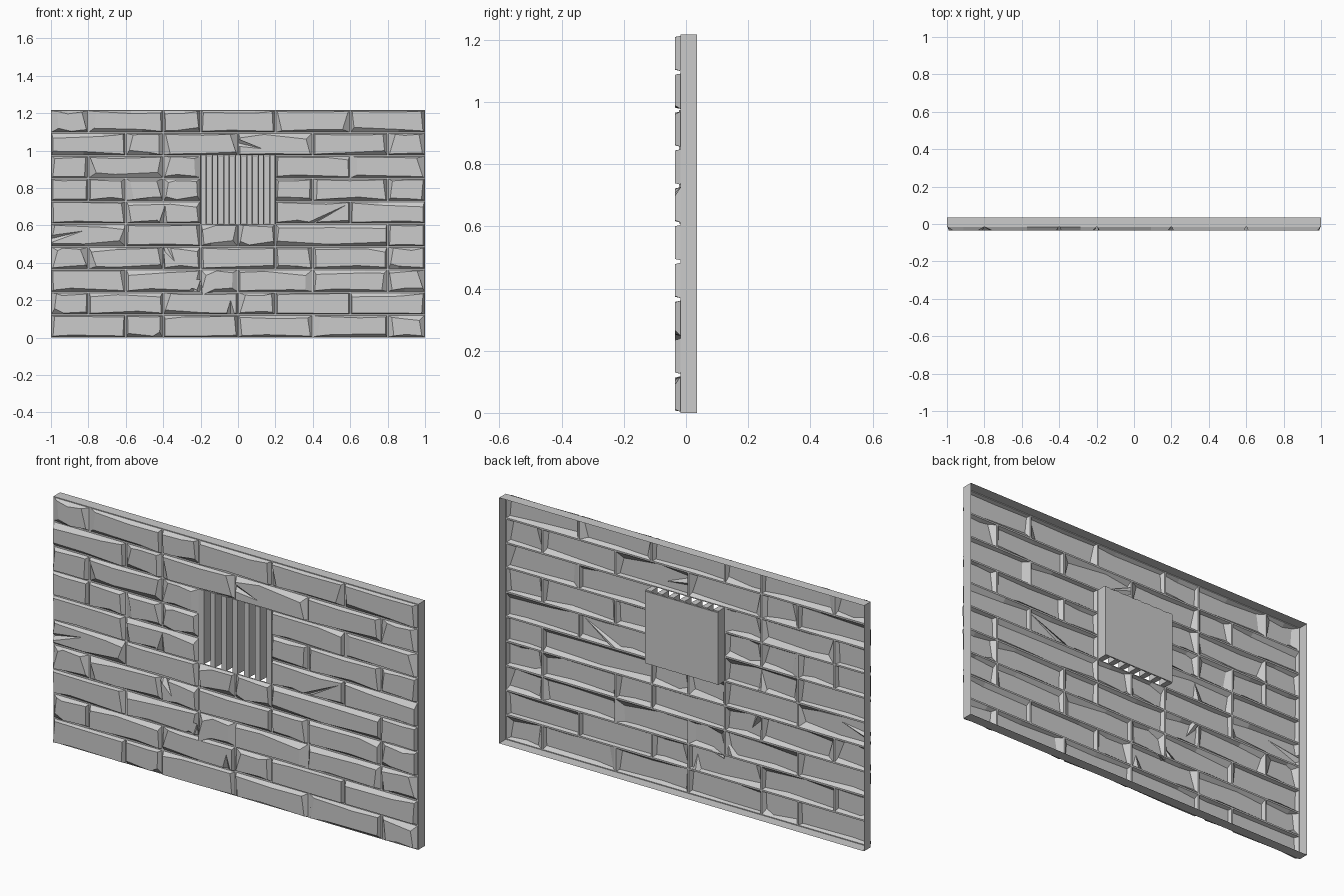
import bpy
import bmesh
import math
import random
from mathutils import Vector

random.seed(7)
cube = bpy.data.objects.get("Cube")
if cube:
    bpy.data.objects.remove(cube)

stone = bpy.data.materials.new("stone_grey")
stone.use_nodes = True
GREY = (0.6, 0.6, 0.6, 1)
stone.diffuse_color = GREY
stone.node_tree.nodes["Principled BSDF"].inputs["Base Color"].default_value = GREY

ROWS, HEIGHT = 10, 1.217
ROW = HEIGHT / ROWS
FRONT, MORTAR, BACK = -0.035, -0.017, 0.035
GAP = 0.004
VENT = 0.2


def finish(name, bm):
    mesh = bpy.data.meshes.new(name)
    bm.to_mesh(mesh)
    bm.free()
    mesh.materials.append(stone)
    obj = bpy.data.objects.new(name, mesh)
    bpy.context.collection.objects.link(obj)
    return obj


def box(bm, x0, x1, y0, y1, z0, z1, taper=0.0):
    """Box whose front can be narrower than its back."""
    rings = []
    for y, t in ((y0, taper), (y1, 0)):
        rings.append([bm.verts.new((x, y, z)) for x, z in
                      ((x0 + t, z0), (x1 - t, z0), (x1 - t, z1), (x0 + t, z1))])
    a, b = rings
    bm.faces.new(a)
    bm.faces.new(b[::-1])
    for i in range(4):
        j = (i + 1) % 4
        bm.faces.new((a[j], a[i], b[i], b[j]))


def brick(bm, x0, x1, z0, z1, chips):
    """Hollow chiselled block with a mortar border around it."""
    cx, cz = (x0 + x1) / 2, (z0 + z1) / 2
    hx, hz = (x1 - x0) / 2 - GAP, (z1 - z0) / 2 - GAP
    points = []          # (base x, base z, front x, front z), relative to centre
    for sx in (-1, 1):
        for sz in (-1, 1):
            dx = 0.006 + 0.035 * random.random() ** 3
            dz = 0.004 + 0.026 * random.random() ** 3
            points.append((sx * hx, sz * hz, sx * (hx - dx), sz * (hz - dz)))
    # one bend along the top and one along the bottom
    for s in (-1, 1):
        x = random.uniform(-0.5, 0.5) * hx
        points.append((x, s * hz, x, s * (hz - 0.004 - 0.014 * random.random())))
    # chipped notches running in from an edge
    for ex, ez, tx, tz in chips:
        bx, bz = ex - cx, ez - cz
        if abs(bx) / hx > abs(bz) / hz:
            s = math.copysign(1, bx)
            for o, depth in ((-0.018, 0.006), (0.018, 0.006)):
                points.append((s * hx, bz + o, s * (hx - depth), bz + o))
            points.append((s * hx, bz, tx - cx, tz - cz))
        else:
            s = math.copysign(1, bz)
            for o, depth in ((-0.02, 0.006), (0.02, 0.006)):
                points.append((bx + o, s * hz, bx + o, s * (hz - depth)))
            points.append((bx, s * hz, tx - cx, tz - cz))
    points.sort(key=lambda p: math.atan2(p[1], p[0]))
    kx, kz = 1 + GAP / hx, 1 + GAP / hz
    edge = [bm.verts.new((cx + p[0] * kx, MORTAR, cz + p[1] * kz)) for p in points]
    base = [bm.verts.new((cx + p[0], MORTAR, cz + p[1])) for p in points]
    face = [bm.verts.new((cx + p[2], FRONT, cz + p[3])) for p in points]
    bm.faces.new(face)
    for outer, inner in ((edge, base), (base, face)):
        for i in range(len(points)):
            j = (i + 1) % len(points)
            bm.faces.new((outer[i], outer[j], inner[j], inner[i]))


# Vertical joints of each course, from the bottom up
JOINTS = [
    (-.6, -.4, 0, .4, .8),
    (-.8, -.4, 0, .2, .6),
    (-.6, -.2, 0, .4, .8),
    (-.8, -.4, -.2, .2, .4, .8),
    (-.6, -.2, 0, .2, .8),
    (-.6, -.2, .2, .6),
    (-.8, -.6, -.4, -.2, .2, .4, .8),
    (-.8, -.4, -.2, .2, .6),
    (-.6, -.4, 0, .4, .8),
    (-.8, -.4, -.2, .2, .6),
]
# Notches: edge x, edge z, tip x, tip z
CHIPS = [
    (-1, .53, -.83, .57), (-.4, .61, -.39, .71), (.4, .65, .58, .71),
    (-.38, .49, -.34, .41), (0, 1.04, .13, 1.01),
    (-.04, .122, -.04, .2), (-.24, .245, -.2, .31),
]

for r, joints in enumerate(JOINTS):
    bm = bmesh.new()
    z0, z1 = r * ROW, (r + 1) * ROW
    xs = [-1, *joints, 1]
    for x0, x1 in zip(xs, xs[1:]):
        if r in (5, 6, 7) and x0 == -VENT and x1 == VENT:
            continue
        near = [c for c in CHIPS if x0 <= c[2] <= x1 and z0 <= c[3] <= z1]
        brick(bm, x0, x1, z0, z1, near)
    finish(f"brick_course_{r + 1}", bm)

# Open-backed rim around the wall
bm = bmesh.new()
corners = [(-1, 0), (1, 0), (1, HEIGHT), (-1, HEIGHT)]
front = [bm.verts.new((x, MORTAR, z)) for x, z in corners]
rear = [bm.verts.new((x, BACK, z)) for x, z in corners]
for i in range(4):
    j = (i + 1) % 4
    bm.faces.new((front[j], front[i], rear[i], rear[j]))
finish("wall_rim", bm)

# Vent: upright slats in front of a flat back plate
low, high = 5 * ROW, 8 * ROW
bm = bmesh.new()
step = 2 * VENT / 13
for i in range(7):
    x = -VENT + 2 * i * step
    box(bm, x, x + step, -0.022, BACK - 0.004, low, high, 0.002)
finish("vent_slats", bm)
bm = bmesh.new()
box(bm, -VENT, VENT, BACK - 0.006, BACK, low + 0.003, high - 0.006)
finish("vent_back", bm)
